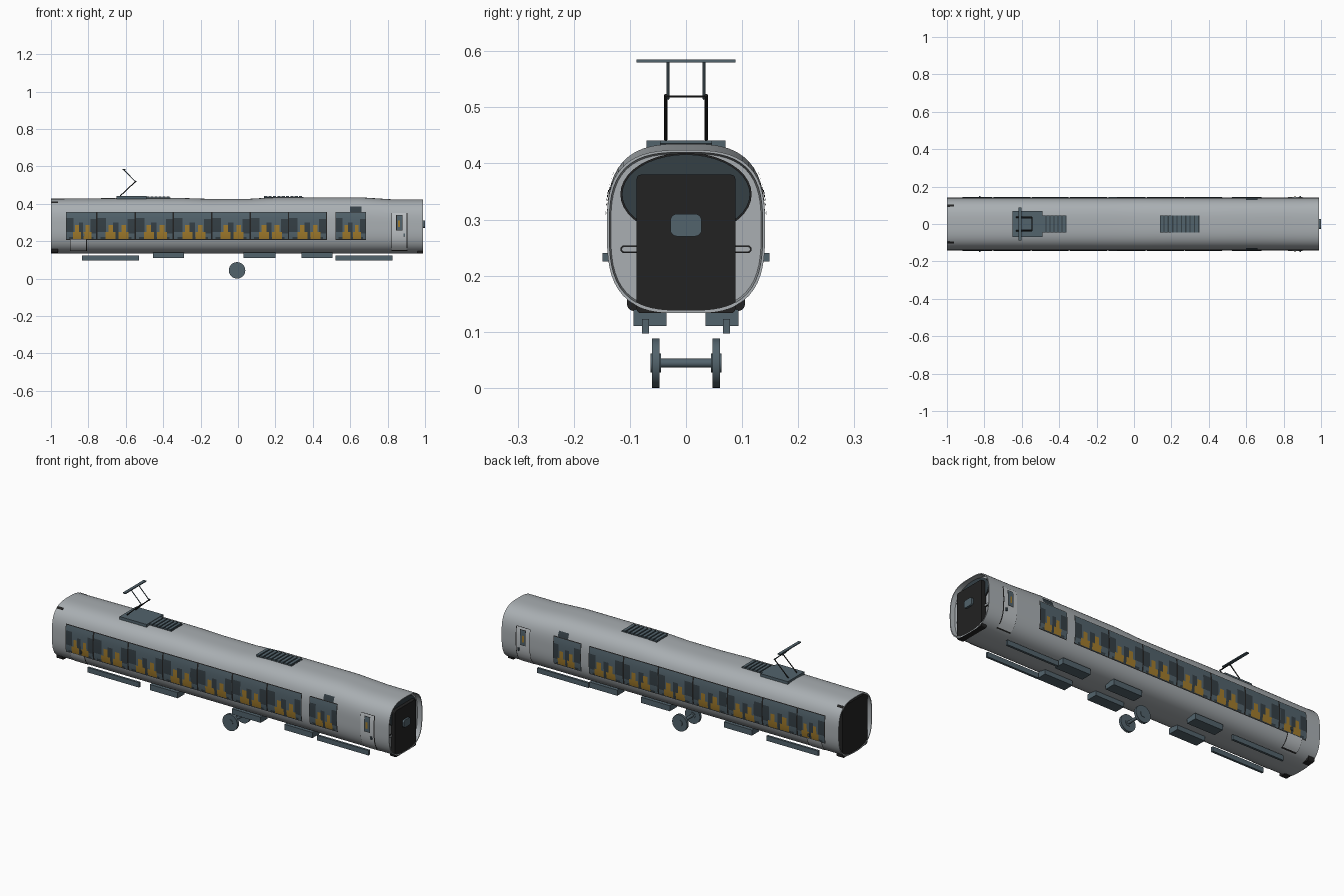
import bpy, bmesh, math
from mathutils import Vector, Matrix

if "Cube" in bpy.data.objects:
    bpy.data.objects.remove(bpy.data.objects["Cube"], do_unlink=True)


def material(name, rgb):
    m = bpy.data.materials.new(name)
    m.use_nodes = True
    m.diffuse_color = (*rgb, 1)
    m.node_tree.nodes["Principled BSDF"].inputs["Base Color"].default_value = (*rgb, 1)
    return m


GREY = material("body grey", (0.40, 0.43, 0.45))
LIGHT = material("light grey", (0.52, 0.55, 0.57))
BLACK = material("black", (0.016, 0.016, 0.016))
SLATE = material("slate", (0.085, 0.125, 0.15))
DARK = material("dark slate", (0.035, 0.05, 0.06))
GOLD = material("seat gold", (0.36, 0.20, 0.025))

MID, HALF_W, BOTTOM = 0.283, 0.141, 0.15
ROOF = [(-1, .144), (-.6, .148), (-.3, .148), (-.15, .143), (.05, .143),
        (.2, .152), (.65, .152), (.82, .141), (.99, .141)]


def finish(bm, name, mat, smooth=False):
    me = bpy.data.meshes.new(name)
    bm.to_mesh(me)
    bm.free()
    me.materials.append(mat)
    ob = bpy.data.objects.new(name, me)
    bpy.context.collection.objects.link(ob)
    if smooth:
        bpy.ops.object.select_all(action='DESELECT')
        ob.select_set(True)
        bpy.context.view_layer.objects.active = ob
        bpy.ops.object.shade_smooth_by_angle(angle=math.radians(35))
    return ob


def add_box(bm, x, y, z):
    mat = Matrix.Translation((sum(x) / 2, sum(y) / 2, sum(z) / 2)) @ Matrix.Diagonal(
        (x[1] - x[0], y[1] - y[0], z[1] - z[0], 1))
    bmesh.ops.create_cube(bm, size=1, matrix=mat)


def boxes(name, mat, items, mirror=False):
    bm = bmesh.new()
    for x, y, z in items:
        add_box(bm, x, y, z)
        if mirror:
            add_box(bm, x, (-y[1], -y[0]), z)
    return finish(bm, name, mat)


def add_rod(bm, a, b, r, sides=8):
    a, b = Vector(a), Vector(b)
    rot = (b - a).to_track_quat('Z', 'Y').to_matrix().to_4x4()
    bmesh.ops.create_cone(bm, cap_ends=True, segments=sides, radius1=r, radius2=r,
                          depth=(b - a).length, matrix=Matrix.Translation((a + b) / 2) @ rot)


def roof_half(x):
    for (a, ha), (b, hb) in zip(ROOF, ROOF[1:]):
        if x <= b:
            return ha + (hb - ha) * (x - a) / (b - a)
    return ROOF[-1][1]


def side_y(x, z):
    h = roof_half(x) if z > MID else BOTTOM
    t = min(abs(z - MID) / h, 1)
    return HALF_W * (1 - t ** 3) ** (1 / 3)


def plates(name, mat, items, lift):
    """Thin panels that follow the curved side wall, on both sides."""
    bm = bmesh.new()
    rows = 10
    for x0, x1, z0, z1 in items:
        for s in (-1, 1):
            ring = []
            for i in range(rows + 1):
                z = z0 + (z1 - z0) * i / rows
                ring.append([bm.verts.new((x, s * (side_y(x, z) + lift), z)) for x in (x0, x1)])
            for (a, b), (d, c) in zip(ring, ring[1:]):
                bm.faces.new((a, b, c, d) if s < 0 else (d, c, b, a))
    return finish(bm, name, mat, True)


def end_shape(name, mat, outline, x, thick):
    """Flat outline in the cross plane, extruded along the car."""
    bm = bmesh.new()
    f = bm.faces.new([bm.verts.new((x, y, z)) for y, z in outline])
    new = bmesh.ops.extrude_face_region(bm, geom=[f])["geom"]
    bmesh.ops.translate(bm, vec=(thick, 0, 0), verts=[v for v in new if isinstance(v, bmesh.types.BMVert)])
    bmesh.ops.recalc_face_normals(bm, faces=bm.faces)
    return finish(bm, name, mat)


def ellipse(cy, cz, ry, rz, n=40):
    return [(cy + ry * math.cos(i * math.tau / n), cz + rz * math.sin(i * math.tau / n)) for i in range(n)]


def stadium(cy, cz, half, r, n=8):
    pts = []
    for s in (1, -1):
        for i in range(n + 1):
            a = math.pi * (i / n - 0.5)
            pts.append((cy + s * (half - r + r * math.cos(a)), cz + s * r * math.sin(a)))
    return pts


# Body shell with rounded section and recessed ends
bm = bmesh.new()
stations = [(-.97, .95), (-1, .97)] + [(x, 1) for x, _ in ROOF] + [(.99, .97), (.965, .95)]
SEG = 72
rings = []
for x, k in stations:
    ring = []
    for i in range(SEG):
        c, s = math.cos(i * math.tau / SEG), math.sin(i * math.tau / SEG)
        h = roof_half(x) if s > 0 else BOTTOM
        r = (abs(c) ** 3 + abs(s) ** 3) ** (-1 / 3)
        ring.append(bm.verts.new((x, HALF_W * c * r * k, MID + h * s * r * k)))
    rings.append(ring)
for a, b in zip(rings, rings[1:]):
    for i in range(SEG):
        j = (i + 1) % SEG
        bm.faces.new((a[i], a[j], b[j], b[i]))
bm.faces.new(rings[0])
bm.faces.new(rings[-1])
bmesh.ops.recalc_face_normals(bm, faces=bm.faces)
finish(bm, "body_shell", GREY, True)

# Side windows with seats showing
edges = [-.92] + [-.755 + .205 * i for i in range(7)]
spans = list(zip(edges, edges[1:])) + [(.52, .685)]
frames, panes, shades, seats = [], [], [], []
for a, b in spans:
    w = b - a
    frames.append((a, b, .207, .357))
    panes.append((a + .004, b - .004, .211, .353))
    shades += [(a + .004, a + w * .24, .25, .325), (a + w * .42, a + w * .56, .211, .30),
               (b - w * .2, b - .004, .24, .32), (a + w * .1, b - w * .1, .211, .222)]
    for f in (.3, .64):
        seats += [(a + w * f, a + w * (f + .12), .213, .287),
                  (a + w * (f - .07), a + w * (f + .19), .213, .248)]
plates("window_frames", BLACK, frames, .0015)
plates("window_panes", SLATE, panes, .0025)
plates("window_interior_shade", DARK, shades, .0032)
plates("window_seats", GOLD, seats, .004)
plates("side_display", DARK, [(.60, .66, .357, .385)], .003)

# Crew doors and lower access panels
plates("door_outline", BLACK, [(.822, .906, .148, .352), (-.897, -.808, .147, .21)], .0015)
plates("crew_door", LIGHT, [(.824, .901, .152, .35)], .0028)
plates("access_panel", LIGHT, [(-.895, -.812, .151, .21)], .0028)
plates("door_window_frame", BLACK, [(.846, .88, .257, .34)], .0036)
plates("door_window", SLATE, [(.849, .877, .26, .337)], .0044)
plates("door_window_seat", GOLD, [(.855, .866, .275, .31)], .005)
boxes("door_handle", SLATE, [((.884, .892), (.138, .149), (.225, .24)),
                             ((-.83, -.822), (.138, .149), (.225, .24))], True)

# Cab end: windscreen, gangway door, lamps
end_shape("windscreen_rim", BLACK, ellipse(0, .345, .117, .074), .964, .004)
end_shape("windscreen", DARK, ellipse(0, .345, .114, .071), .966, .005)
for s in (-1, 1):
    end_shape("lamp_rim", BLACK, stadium(s * .098, .247, .019, .007), .964, .006)
    end_shape("lamp", GREY, stadium(s * .098, .247, .016, .004), .966, .006)


def rounded_door(name, x, thick, w, z0, z1, r, mat):
    pts = []
    for sy, sz, start in ((1, 1, 0), (-1, 1, 1), (-1, -1, 2), (1, -1, 3)):
        cz = z1 - r if sz > 0 else z0 + r
        for i in range(6):
            a = (start + i / 5) * math.pi / 2
            pts.append((sy * (w - r) + r * math.cos(a), cz + r * math.sin(a)))
    return end_shape(name, mat, pts, x, thick)


rounded_door("front_gangway_door", .96, .03, .088, .133, .38, .008, BLACK)
rounded_door("gangway_door_window", .988, .012, .028, .27, .31, .012, SLATE)
rounded_door("rear_gangway_door", -.998, .035, .105, .137, .412, .012, BLACK)

# Roof vents with slats
vents, slats = [], []
for x0, x1, n, z in ((-.49, -.36, 6, .431), (.14, .35, 9, .434)):
    vents.append(((x0, x1), (-.046, .046), (z - .012, z + .002)))
    step = (x1 - x0) / n
    slats += [((x0 + i * step, x0 + (i + .72) * step), (-.046, .046), (z, z + .007)) for i in range(n)]
boxes("roof_vent_base", DARK, vents)
boxes("roof_vent_slats", SLATE, slats)

# Pantograph
boxes("pantograph_base", SLATE, [((-.65, -.49), (-.07, .07), (.426, .441))])
lower, upper = bmesh.new(), bmesh.new()
for s in (-1, 1):
    add_rod(lower, (-.63, s * .036, .442), (-.545, s * .036, .522), .0028)
    add_rod(upper, (-.545, s * .032, .515), (-.61, s * .032, .581), .0024)
add_rod(lower, (-.545, -.036, .519), (-.545, .036, .519), .002)
finish(lower, "pantograph_lower_arms", BLACK)
finish(upper, "pantograph_upper_arms", SLATE)
boxes("pantograph_contact_bar", SLATE, [((-.618, -.602), (-.088, .088), (.580, .585))])

# Underfloor equipment
boxes("underfloor_boxes", SLATE, [((a, b), (.035, .094), (.11, .14))
                                  for a, b in ((-.455, -.29), (.03, .2), (.34, .505))], True)
boxes("underfloor_rails", SLATE, [((a, b), (.066, .078), (.097, .123))
                                  for a, b in ((-.835, -.53), (.52, .825))], True)

# Wheelset
bm = bmesh.new()
for s in (-1, 1):
    add_rod(bm, (-.005, s * .047, .044), (-.005, s * .061, .044), .044, 32)
    add_rod(bm, (-.005, s * .045, .044), (-.005, s * .063, .044), .017, 20)
add_rod(bm, (-.005, -.05, .044), (-.005, .05, .044), .008, 16)
finish(bm, "wheelset", SLATE, True)
